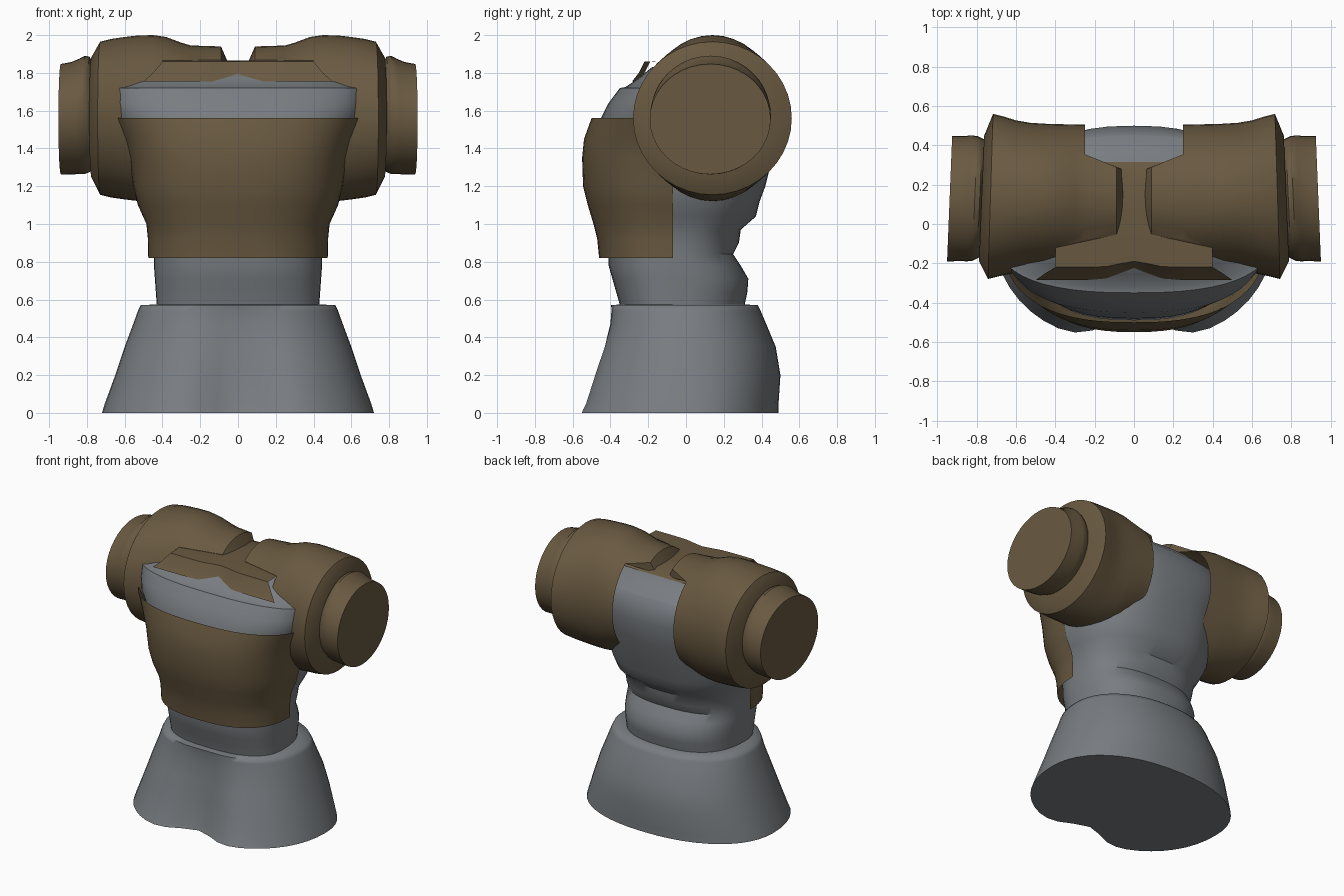
import bpy, bmesh, math
from math import cos, sin, pi, copysign

if "Cube" in bpy.data.objects:
    bpy.data.objects.remove(bpy.data.objects["Cube"])


def material(name, rgb):
    m = bpy.data.materials.new(name)
    m.diffuse_color = (*rgb, 1)
    m.use_nodes = True
    m.node_tree.nodes["Principled BSDF"].inputs["Base Color"].default_value = m.diffuse_color
    return m


BROWN = material("brown cloth", (0.14, 0.10, 0.052))
GREY = material("grey cloth", (0.19, 0.205, 0.22))


def loft(name, rings, mat, closed=True, caps=(), angle=40):
    """Skin a list of equally long point rings; caps lists ring indices to fill."""
    bm = bmesh.new()
    vs = [[bm.verts.new(p) for p in ring] for ring in rings]
    n = len(rings[0])
    for a, b in zip(vs, vs[1:]):
        for i in range(n if closed else n - 1):
            j = (i + 1) % n
            bm.faces.new((a[i], a[j], b[j], b[i]))
    for c in caps:
        bm.faces.new(vs[c])
    bmesh.ops.remove_doubles(bm, verts=bm.verts, dist=0.0005)
    bmesh.ops.recalc_face_normals(bm, faces=bm.faces)
    me = bpy.data.meshes.new(name)
    bm.to_mesh(me)
    bm.free()
    me.materials.append(mat)
    ob = bpy.data.objects.new(name, me)
    bpy.context.collection.objects.link(ob)
    bpy.ops.object.select_all(action='DESELECT')
    ob.select_set(True)
    bpy.context.view_layer.objects.active = ob
    bpy.ops.object.shade_smooth_by_angle(angle=math.radians(angle))
    return ob


def power(v, n):
    return copysign(abs(v) ** (2 / n), v)


def section(z, hx, front, back, yc, n=2.5, dent=0.0, start=0.0, end=2 * pi, count=48):
    """Rounded outline at height z, with an optional dent in the front middle."""
    full = end - start > 6
    pts = []
    for i in range(count):
        a = start + (end - start) * i / (count if full else count - 1)
        x, s = hx * power(cos(a), n), power(sin(a), n)
        y = yc + s * ((back - yc) if s > 0 else (yc - front))
        if s < 0:
            y += dent * math.exp(-(x / 0.2) ** 2)
        pts.append((x, y, z))
    return pts


def lerp_table(table, x):
    for a, b in zip(table, table[1:]):
        if x <= b[0]:
            t = max(0, (x - a[0]) / (b[0] - a[0]))
            return [p + (q - p) * t for p, q in zip(a[1:], b[1:])]
    return table[-1][1:]


# Flared skirt: z, half width, front, back, front dent
SKIRT = [(0, .72, -.61, .49, .15), (.05, .705, -.585, .49, .14), (.2, .65, -.535, .5, .11),
         (.35, .6, -.48, .475, .08), (.47, .555, -.44, .425, .05), (.54, .53, -.43, .395, .04),
         (.57, .515, -.425, .38, .03), (.575, .42, -.34, .3, 0)]
loft("skirt", [section(z, h, f, b, 0, 2.2, d) for z, h, f, b, d in SKIRT], GREY, caps=(0, -1), angle=75)

# Torso: z, half width, front, back
BODY = [(.5, .43, -.34, .3), (.57, .43, -.35, .31), (.64, .435, -.37, .325), (.71, .44, -.39, .33),
        (.78, .445, -.41, .29), (.84, .445, -.41, .25), (.9, .45, -.42, .28), (.97, .46, -.43, .29),
        (1.04, .49, -.45, .37), (1.12, .53, -.47, .39), (1.2, .545, -.49, .42), (1.4, .56, -.48, .47),
        (1.56, .655, -.45, .5), (1.64, .675, -.41, .485), (1.72, .69, -.35, .455),
        (1.725, .66, -.32, .45), (1.77, .52, -.255, .41), (1.83, .4, -.18, .32)]
loft("torso", [section(z, h, f, b, -.08) for z, h, f, b in BODY], GREY, caps=(0, -1))

# Bodice wrapped round the front: z, half width, front
BODICE = [(.82, .475, -.46), (.92, .477, -.47), (1.0, .485, -.49), (1.1, .53, -.52), (1.2, .555, -.545),
          (1.35, .575, -.55), (1.45, .61, -.54), (1.56, .67, -.5)]
loft("bodice", [section(z, h, f, 0, -.07, start=pi, end=2 * pi, count=33) for z, h, f in BODICE],
     BROWN, closed=False)

# Yoke across the shoulders: y, z, half width
YOKE = [(-.285, 1.755, .5), (-.25, 1.8, .45), (-.22, 1.86, .4), (-.1, 1.865, .4),
        (.1, 1.865, .4), (.25, 1.86, .35), (.315, 1.83, .28)]
rows = []
for y, z, w in YOKE:
    row = []
    for i in range(13):
        u = -1 + i / 6
        dip = .03 * math.exp(-(u / .25) ** 2) if y < -.2 else 0
        row.append((u * w, y + dip, z))
    rows.append(row)
loft("yoke", rows, BROWN, closed=False)

# Sleeves and cuffs: distance out, half depth, half height, centre y, centre z
SLEEVE = [(.055, .3, .3, .14, 1.56), (.09, .33, .38, .14, 1.56), (.25, .365, .385, .14, 1.56),
          (.3, .366, .4, .14, 1.56), (.38, .368, .43, .14, 1.56), (.45, .37, .44, .14, 1.56),
          (.53, .375, .438, .14, 1.56), (.6, .387, .43, .14, 1.56), (.67, .405, .42, .14, 1.56),
          (.73, .42, .405, .14, 1.56), (.775, .32, .32, .13, 1.565)]
CUFF = [(.73, .28, .28, .13, 1.57), (.775, .3, .29, .13, 1.575), (.785, .305, .305, .13, 1.58),
        (.81, .318, .313, .13, 1.578), (.84, .32, .305, .13, 1.57), (.88, .318, .298, .13, 1.56),
        (.938, .32, .292, .128, 1.555)]
N = 40


def inner_limit(a):
    """How near the neck the sleeve reaches at angle a."""
    if sin(a) > 0 and -.7 < cos(a) < .57:
        return 0.055
    return 0.25 if cos(a) > 0 else 0.4


def tube(table, side, limit=None):
    rings = []
    for row in table:
        ring = []
        for i in range(N):
            a = 2 * pi * i / N
            x = max(row[0], limit(a)) if limit else row[0]
            ry, rz, cy, cz = lerp_table(table, x)
            tilt = .013 * cos(a) if x > .65 else 0
            ring.append((side * (x - tilt), cy + ry * cos(a), cz + rz * sin(a)))
        rings.append(ring)
    return rings


for side, label in ((-1, "left"), (1, "right")):
    loft(label + "_sleeve", tube(SLEEVE, side, inner_limit), BROWN, caps=(-1,))
    loft(label + "_cuff", tube(CUFF, side), BROWN, caps=(-1,))
